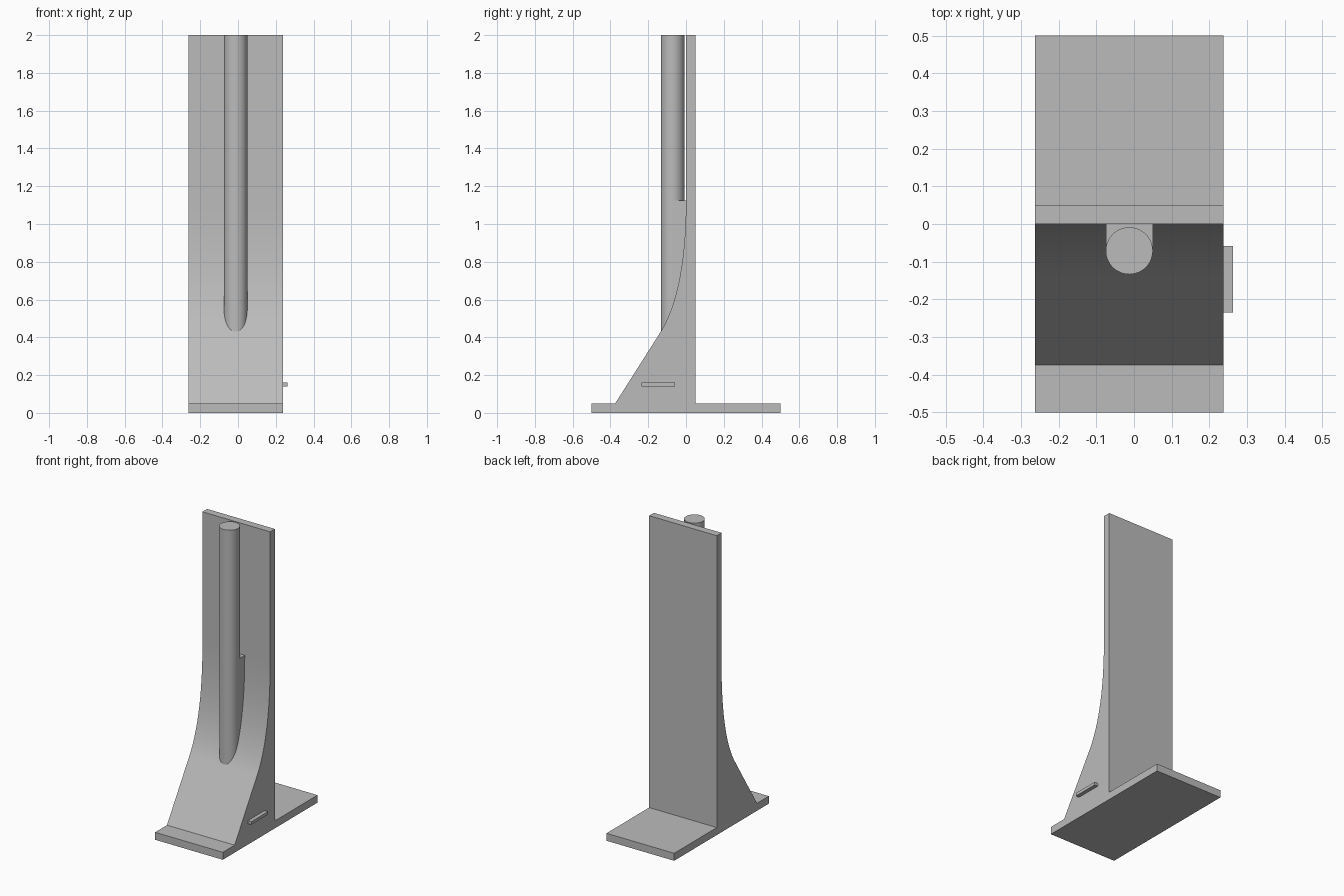
import bpy, bmesh, math
from mathutils import Vector

cube = bpy.data.objects.get("Cube")
if cube:
    bpy.data.objects.remove(cube, do_unlink=True)

grey = bpy.data.materials.new("plain_grey")
grey.use_nodes = True
colour = (0.5, 0.5, 0.5, 1)
grey.diffuse_color = colour
grey.node_tree.nodes["Principled BSDF"].inputs["Base Color"].default_value = colour

LEFT, RIGHT = 0.2375, -0.2625      # side faces of the stand
ROD_X, ROD_Y, ROD_R = -0.0125, -0.071, 0.0625


def extrude(name, points, offset, smooth=False):
    """Sweep a closed outline along an offset into a solid."""
    bm = bmesh.new()
    face = bm.faces.new([bm.verts.new(p) for p in points])
    swept = bmesh.ops.extrude_face_region(bm, geom=[face])["geom"]
    verts = [g for g in swept if isinstance(g, bmesh.types.BMVert)]
    bmesh.ops.translate(bm, verts=verts, vec=Vector(offset))
    bmesh.ops.recalc_face_normals(bm, faces=bm.faces)
    mesh = bpy.data.meshes.new(name)
    bm.to_mesh(mesh)
    bm.free()
    mesh.materials.append(grey)
    obj = bpy.data.objects.new(name, mesh)
    bpy.context.collection.objects.link(obj)
    if smooth:
        bpy.ops.object.select_all(action='DESELECT')
        obj.select_set(True)
        bpy.context.view_layer.objects.active = obj
        bpy.ops.object.shade_smooth_by_angle(angle=math.radians(30))
    return obj


def box(name, x0, x1, y0, y1, z0, z1):
    outline = [(x0, y0, z0), (x1, y0, z0), (x1, y1, z0), (x0, y1, z0)]
    return extrude(name, outline, (0, 0, z1 - z0))


def arc(start, end, steps, z):
    angles = [start + (end - start) * i / steps for i in range(steps + 1)]
    return [(ROD_X + ROD_R * math.cos(a), ROD_Y + ROD_R * math.sin(a), z) for a in angles]


# Base plate
box("base_plate", RIGHT, LEFT, -0.5, 0.5, 0, 0.05)

# Upright with a straight foot slope that curves into the vertical face
a, b, c = Vector((-0.14, 0.42)), Vector((0, 0.64)), Vector((0, 1.13))
curve = []
for i in range(25):
    t = i / 24
    curve.append(a * (1 - t) ** 2 + b * 2 * t * (1 - t) + c * t * t)
profile = [(0.05, 0.05), (-0.375, 0.05)] + [tuple(p) for p in curve] + [(0, 2), (0.05, 2)]
extrude("curved_upright", [(RIGHT, y, z) for y, z in profile], (LEFT - RIGHT, 0, 0), True)

# Rod standing in front of the upright
extrude("rod", arc(0, 2 * math.pi, 48, 0.35)[:-1], (0, 0, 1.65), True)

# Round-fronted rib joining the lower rod to the upright
rib = arc(math.pi, 2 * math.pi, 24, 0.35)
rib += [(ROD_X + ROD_R, 0.01, 0.35), (ROD_X - ROD_R, 0.01, 0.35)]
extrude("rod_rib", rib, (0, 0, 0.775), True)

# Plain raised bar on the left side
box("side_bar", LEFT - 0.01, 0.2625, -0.235, -0.058, 0.14, 0.16)
